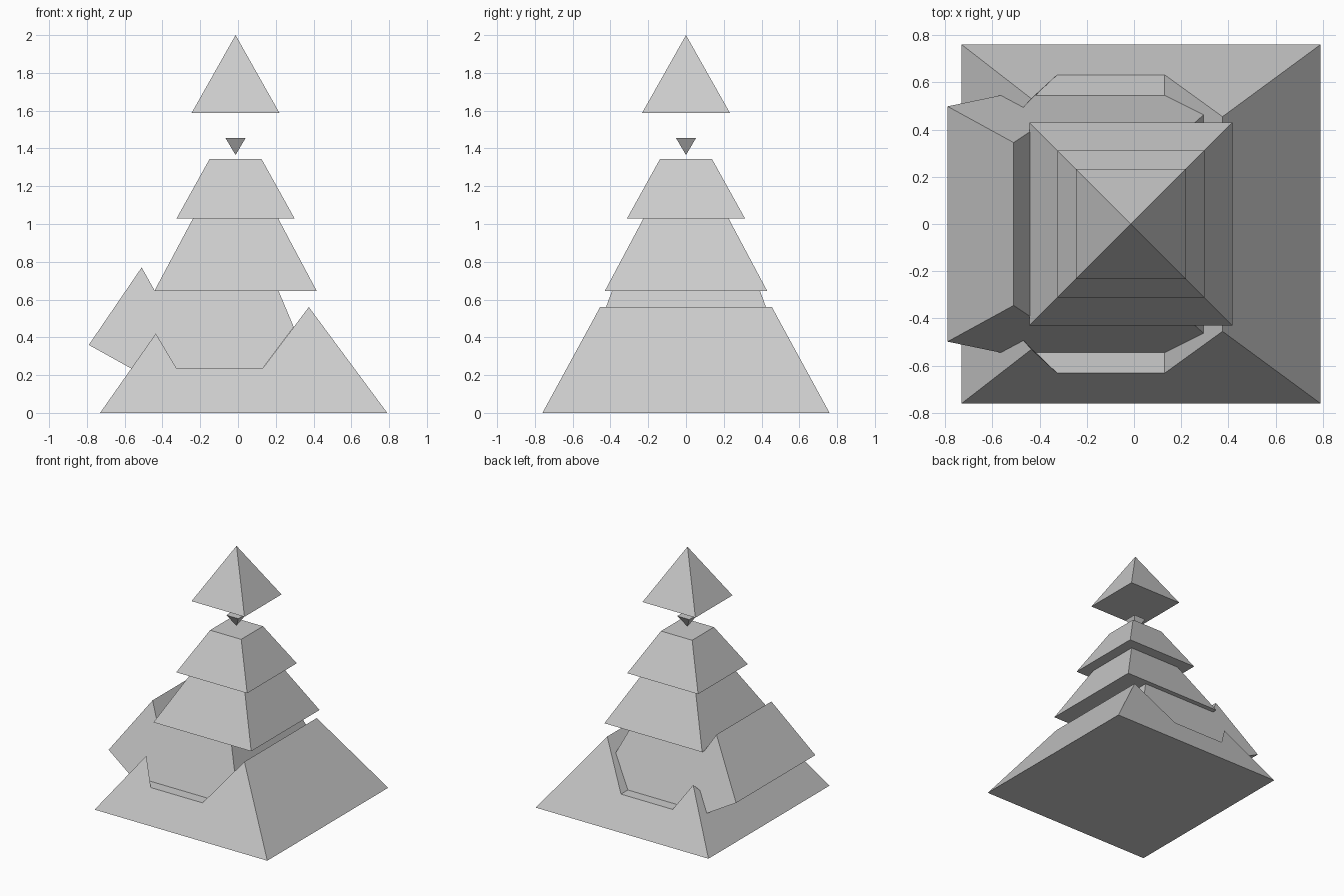
import bpy
import bmesh
import math

if "Cube" in bpy.data.objects:
    bpy.data.objects.remove(bpy.data.objects["Cube"], do_unlink=True)

stone = bpy.data.materials.new("grey stone")
stone.use_nodes = True
GREY = (0.6, 0.6, 0.6, 1)
stone.diffuse_color = GREY
stone.node_tree.nodes["Principled BSDF"].inputs["Base Color"].default_value = GREY

CENTRE_X = -0.013


def loft(name, rings):
    """Skin a list of equal point rings and cap both ends, merging tips."""
    bm = bmesh.new()
    loops = [[bm.verts.new(p) for p in ring] for ring in rings]
    n = len(rings[0])
    for a, b in zip(loops, loops[1:]):
        for i in range(n):
            j = (i + 1) % n
            bm.faces.new((a[i], a[j], b[j], b[i]))
    bm.faces.new(loops[0][::-1])
    bm.faces.new(loops[-1])
    bmesh.ops.remove_doubles(bm, verts=bm.verts, dist=0.0005)
    bmesh.ops.dissolve_limit(bm, angle_limit=math.radians(0.5),
                             verts=bm.verts, edges=bm.edges)
    bmesh.ops.recalc_face_normals(bm, faces=bm.faces)
    mesh = bpy.data.meshes.new(name)
    bm.to_mesh(mesh)
    bm.free()
    mesh.materials.append(stone)
    obj = bpy.data.objects.new(name, mesh)
    bpy.context.collection.objects.link(obj)
    return obj


def section(profile, side, depth, taper):
    """Place an x/z profile on a wall that leans inwards with height."""
    return [(x, side * (depth - taper * z), z) for x, z in profile]


def tier(name, z0, half0, z1, half1):
    """Square frustum; a zero half width gives a point."""
    corners = [(-1, -1), (1, -1), (1, 1), (-1, 1)]
    rings = [[(CENTRE_X + sx * h, sy * h, z) for sx, sy in corners]
             for z, h in ((z0, half0), (z1, half1))]
    if half1 and half0:
        return loft(name, rings)
    # pointed tier: one four sided cone
    wide, tip = (rings[0], rings[1][0]) if half0 else (rings[1], rings[0][0])
    bm = bmesh.new()
    base = [bm.verts.new(p) for p in wide]
    apex = bm.verts.new(tip)
    bm.faces.new(base)
    for i in range(4):
        bm.faces.new((base[i], base[(i + 1) % 4], apex))
    bmesh.ops.recalc_face_normals(bm, faces=bm.faces)
    mesh = bpy.data.meshes.new(name)
    bm.to_mesh(mesh)
    bm.free()
    mesh.materials.append(stone)
    obj = bpy.data.objects.new(name, mesh)
    bpy.context.collection.objects.link(obj)
    return obj


# Broken base: notched outline, with one notch wall splaying inwards
outer = [(-0.73, 0), (0.79, 0), (0.375, 0.56), (0.13, 0.235),
         (-0.325, 0.235), (-0.435, 0.42)]
inner = outer[:4] + [(-0.42, 0.235), (-0.47, 0.37)]
loft("broken_base", [
    section(outer, -1, 0.76, 0.545),
    section(inner, -1, 0.63, 0.374),
    section(inner, 1, 0.63, 0.374),
    section(outer, 1, 0.76, 0.545),
])

# Shifted core block with its overhanging slab
core = [(-0.79, 0.36), (-0.565, 0.235), (0.13, 0.235), (0.295, 0.455),
        (0.215, 0.645), (-0.44, 0.645), (-0.51, 0.77)]
loft("core_block", [section(core, s, 0.633, 0.374) for s in (-1, 1)])

# Stacked tiers and floating pieces
tier("lower_tier", 0.645, 0.43, 1.03, 0.225)
tier("upper_tier", 1.03, 0.312, 1.345, 0.137)
tier("floating_shard", 1.365, 0, 1.455, 0.053)
tier("floating_cap", 1.587, 0.233, 2.0, 0)
